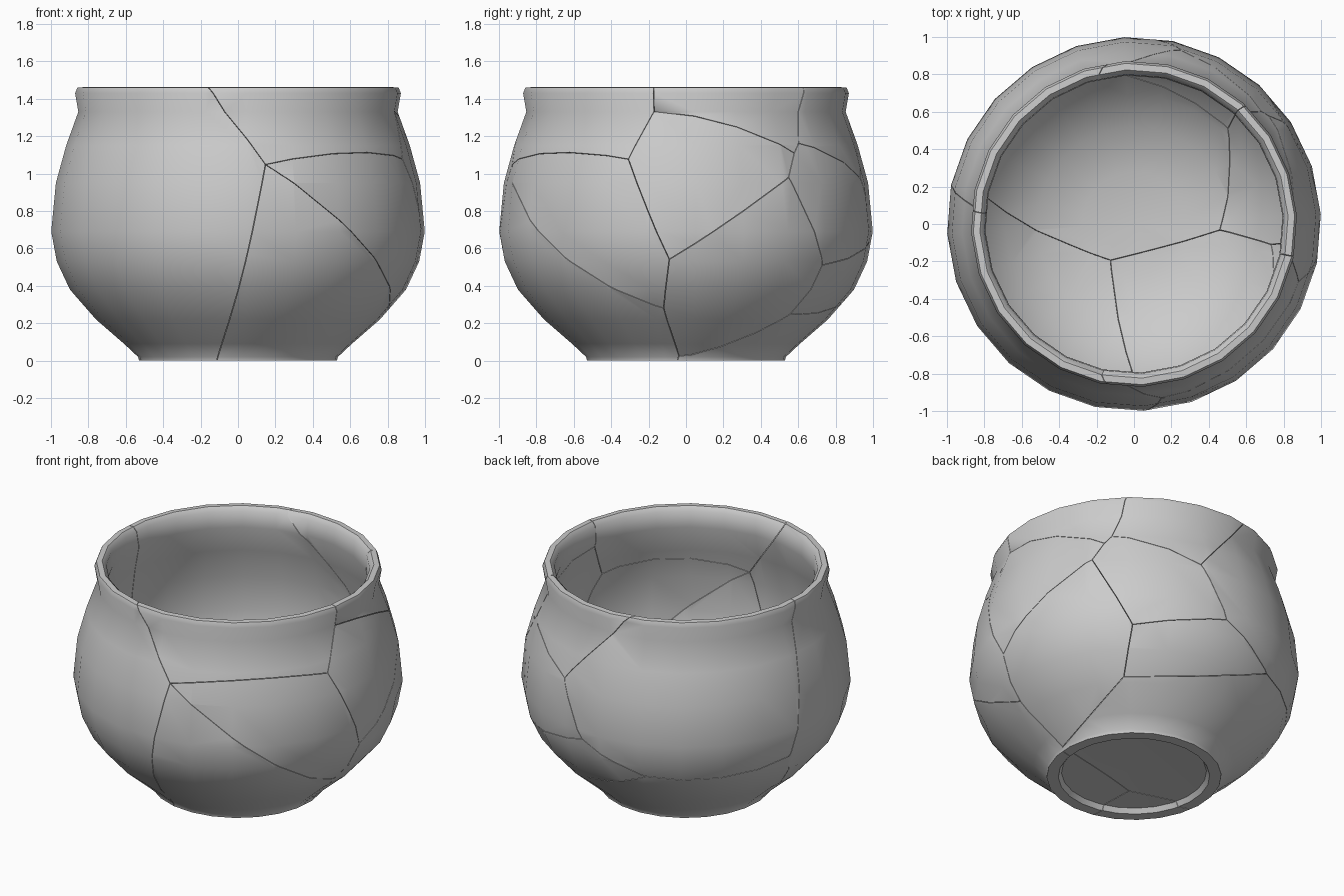
import bpy, bmesh
from math import radians, sin, cos
from mathutils import Vector

if "Cube" in bpy.data.objects:
    bpy.data.objects.remove(bpy.data.objects["Cube"])

SIDES, TURN = 24, radians(3)
GAP = 0.0015
CENTRE = Vector((0, 0, 0.75))

# Closed wall section (radius, height): outside up, over the lip, inside down, recessed base
OUTER = [(0.46, 0.0), (0.53, 0.0), (0.535, 0.02), (0.61, 0.09), (0.76, 0.22), (0.90, 0.38),
         (0.97, 0.53), (1.0, 0.69), (0.975, 0.95), (0.92, 1.15), (0.855, 1.33), (0.872, 1.43)]
INNER = [(0.86, 1.46), (0.825, 1.462), (0.80, 1.435), (0.795, 1.33), (0.855, 1.15), (0.91, 0.95),
         (0.93, 0.71), (0.90, 0.55), (0.83, 0.41), (0.69, 0.26), (0.52, 0.14), (0.28, 0.08)]

# Crack junctions: azimuth in degrees, radius, height
J = {
    'a': (259.5, .86, 1.46), 'b': (-11.5, .86, 1.46), 'c': (47, .86, 1.46),
    'd': (101, .86, 1.46), 'e': (175.5, .86, 1.46),
    'A': (-81, .945, 1.05), 'f': (-19.3, .94, 1.08), 'g': (-11.5, .85, 1.33),
    'h': (38.8, .925, 1.11), 'H': (41.5, .905, 1.16), 'i': (34.7, .965, .98),
    'j': (75, .965, .98), 'k': (85, 1.0, .63), 'l': (49.5, .96, .51),
    'm': (45.5, .78, .25), 'n': (110, .93, .45), 'o': (166, .96, .50),
    'q': (237, .24, .05), 't': (-4, .53, .03), 'u': (-8.5, .81, .28), 'v': (-5.3, .97, .54),
}
# Shards as chains of junctions; those ending at the rim stay open at the top
RIM_SHARDS = {'front_left_shard': 'eoqAa', 'front_rim_shard': 'aAfgb', 'right_rim_shard': 'bghHc',
              'back_rim_shard': 'cHjd', 'back_left_shard': 'djknoe'}
BODY_SHARDS = {'front_belly_shard': 'Afvu', 'front_base_shard': 'Autq', 'right_shoulder_shard': 'fghiv',
               'right_belly_shard': 'vilmtu', 'back_shoulder_shard': 'hHjkli',
               'back_belly_shard': 'lknm', 'base_shard': 'mnoqt'}


def ray(key):
    az, r, z = J[key]
    return Vector((r * cos(radians(az)), r * sin(radians(az)), z)) - CENTRE


def pot_mesh():
    """Whole pot: the section revolved into a closed solid."""
    bm = bmesh.new()
    rings = [[bm.verts.new((r * cos(TURN + radians(360 * s / SIDES)),
                            r * sin(TURN + radians(360 * s / SIDES)), z)) for s in range(SIDES)]
             for r, z in [(0.44, 0.03)] + OUTER + INNER]
    for lo, hi in zip(rings, rings[1:]):
        for s in range(SIDES):
            n = (s + 1) % SIDES
            bm.faces.new((lo[s], lo[n], hi[n], hi[s]))
    # floor: inside and underside
    for ring, z in ((rings[-1], 0.065), (rings[0], 0.045)):
        mid = bm.verts.new((0, 0, z))
        for s in range(SIDES):
            bm.faces.new((ring[s], ring[(s + 1) % SIDES], mid))
    bmesh.ops.recalc_face_normals(bm, faces=bm.faces[:])
    return bm


def make_shard(name, chain, closed):
    bm = pot_mesh()
    rays = [ray(k) for k in chain]
    inward = sum((r.normalized() for r in rays), Vector())
    edges = list(zip(rays, rays[1:] + rays[:1]))
    for p, q in edges if closed else edges[:-1]:
        normal = p.cross(q).normalized()
        if normal.dot(inward) < 0:
            normal = -normal
        cut = bmesh.ops.bisect_plane(bm, geom=bm.verts[:] + bm.edges[:] + bm.faces[:], dist=1e-6,
                                     plane_co=CENTRE + normal * GAP, plane_no=normal,
                                     clear_inner=True)
        # broken edge through the wall
        rim = [e for e in cut['geom_cut'] if isinstance(e, bmesh.types.BMEdge) and e.is_boundary]
        if rim:
            bmesh.ops.triangle_fill(bm, edges=rim, use_beauty=True, use_dissolve=False)
    bmesh.ops.recalc_face_normals(bm, faces=bm.faces[:])
    mesh = bpy.data.meshes.new(name)
    bm.to_mesh(mesh)
    bm.free()
    obj = bpy.data.objects.new(name, mesh)
    bpy.context.collection.objects.link(obj)
    bpy.ops.object.select_all(action='DESELECT')
    obj.select_set(True)
    bpy.context.view_layer.objects.active = obj
    bpy.ops.object.shade_smooth_by_angle(angle=radians(50))


for name, chain in RIM_SHARDS.items():
    make_shard(name, chain, False)
for name, chain in BODY_SHARDS.items():
    make_shard(name, chain, True)
